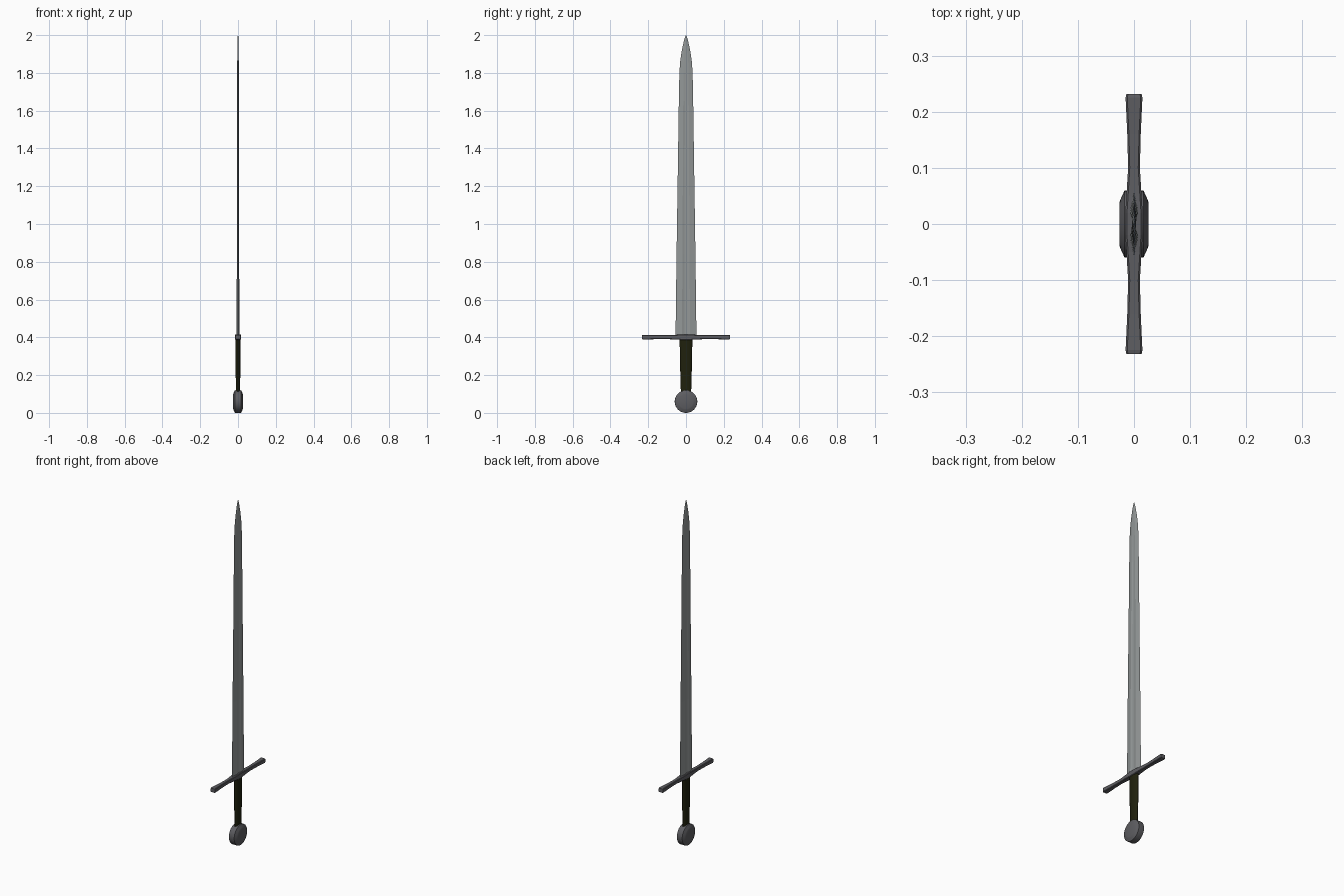
import bpy, bmesh, math

if "Cube" in bpy.data.objects:
    bpy.data.objects.remove(bpy.data.objects["Cube"])


def material(name, rgb):
    m = bpy.data.materials.new(name)
    m.diffuse_color = (*rgb, 1)
    m.use_nodes = True
    m.node_tree.nodes["Principled BSDF"].inputs["Base Color"].default_value = m.diffuse_color
    return m


blade_steel = material("blade_steel", (0.29, 0.31, 0.31))
dark_steel = material("dark_steel", (0.11, 0.11, 0.12))
leather = material("dark_leather", (0.014, 0.015, 0.004))


def loft(name, rings, mat, smooth=None):
    """Skin a list of equal-length point rings and cap both ends."""
    bm = bmesh.new()
    vr = [[bm.verts.new(p) for p in r] for r in rings]
    n = len(vr[0])
    for a, b in zip(vr, vr[1:]):
        for i in range(n):
            j = (i + 1) % n
            bm.faces.new((a[i], a[j], b[j], b[i]))
    bm.faces.new(vr[0][::-1])
    bm.faces.new(vr[-1])
    bmesh.ops.recalc_face_normals(bm, faces=bm.faces)
    me = bpy.data.meshes.new(name)
    bm.to_mesh(me)
    bm.free()
    ob = bpy.data.objects.new(name, me)
    bpy.context.collection.objects.link(ob)
    me.materials.append(mat)
    if smooth:
        bpy.context.view_layer.objects.active = ob
        ob.select_set(True)
        bpy.ops.object.shade_smooth_by_angle(angle=math.radians(smooth))
        ob.select_set(False)
    return ob


# Blade: sharp edges, two ridges and a shallow central fuller
def blade_ring(z, w, t, groove):
    half = [(0, w), (t, 0.38 * w), (t * groove, 0.16 * w),
            (t * groove, -0.16 * w), (t, -0.38 * w)]
    return [(x, y, z) for x, y in half] + [(-x, -y, z) for x, y in half]


stations = [(0.40, 0.057, 0.0075, 0.5), (0.43, 0.055, 0.0075, 0.5),
            (0.84, 0.050, 0.0062, 0.5), (1.30, 0.043, 0.005, 0.5),
            (1.65, 0.038, 0.0045, 0.6), (1.80, 0.035, 0.004, 1.0),
            (1.86, 0.031, 0.004, 1.0), (1.92, 0.022, 0.0037, 1.0),
            (1.97, 0.011, 0.003, 1.0), (1.99, 0.005, 0.002, 1.0),
            (2.00, 0.0006, 0.0004, 1.0)]
loft("blade", [blade_ring(*s) for s in stations], blade_steel)


# Crossguard: chamfered bar, waisted between the centre and flared ends
def guard_ring(y, hx, hz):
    c = 0.003
    q = [(hx, hz - c), (hx - c, hz), (c - hx, hz), (-hx, hz - c)]
    return [(x, y, 0.401 + z) for x, z in q] + [(-x, y, 0.401 - z) for x, z in q]


arm = [(0.02, 0.0155, 0.015), (0.05, 0.0135, 0.0125), (0.10, 0.0105, 0.0105),
       (0.16, 0.012, 0.0108), (0.225, 0.015, 0.0125), (0.232, 0.0135, 0.011)]
guard = [guard_ring(-y, x, z) for y, x, z in reversed(arm)]
guard += [guard_ring(*a) for a in arm]
loft("crossguard", guard, dark_steel)


# Grip: tapered oval
def grip_ring(z, rx, ry):
    return [(rx * math.cos(a), ry * math.sin(a), z)
            for a in (math.tau * i / 16 for i in range(16))]


loft("grip", [grip_ring(0.10, 0.011, 0.027), grip_ring(0.24, 0.0125, 0.031),
              grip_ring(0.395, 0.0135, 0.034)], leather, 35)

# Pommel: wheel with bevelled faces
wheel = [(-0.026, 0.038), (-0.024, 0.044), (-0.017, 0.0595), (-0.012, 0.06),
         (0.012, 0.06), (0.017, 0.0595), (0.024, 0.044), (0.026, 0.038)]
loft("pommel", [[(x, r * math.cos(a), 0.06 + r * math.sin(a))
                 for a in (math.tau * i / 32 for i in range(32))]
                for x, r in wheel], dark_steel, 25)
